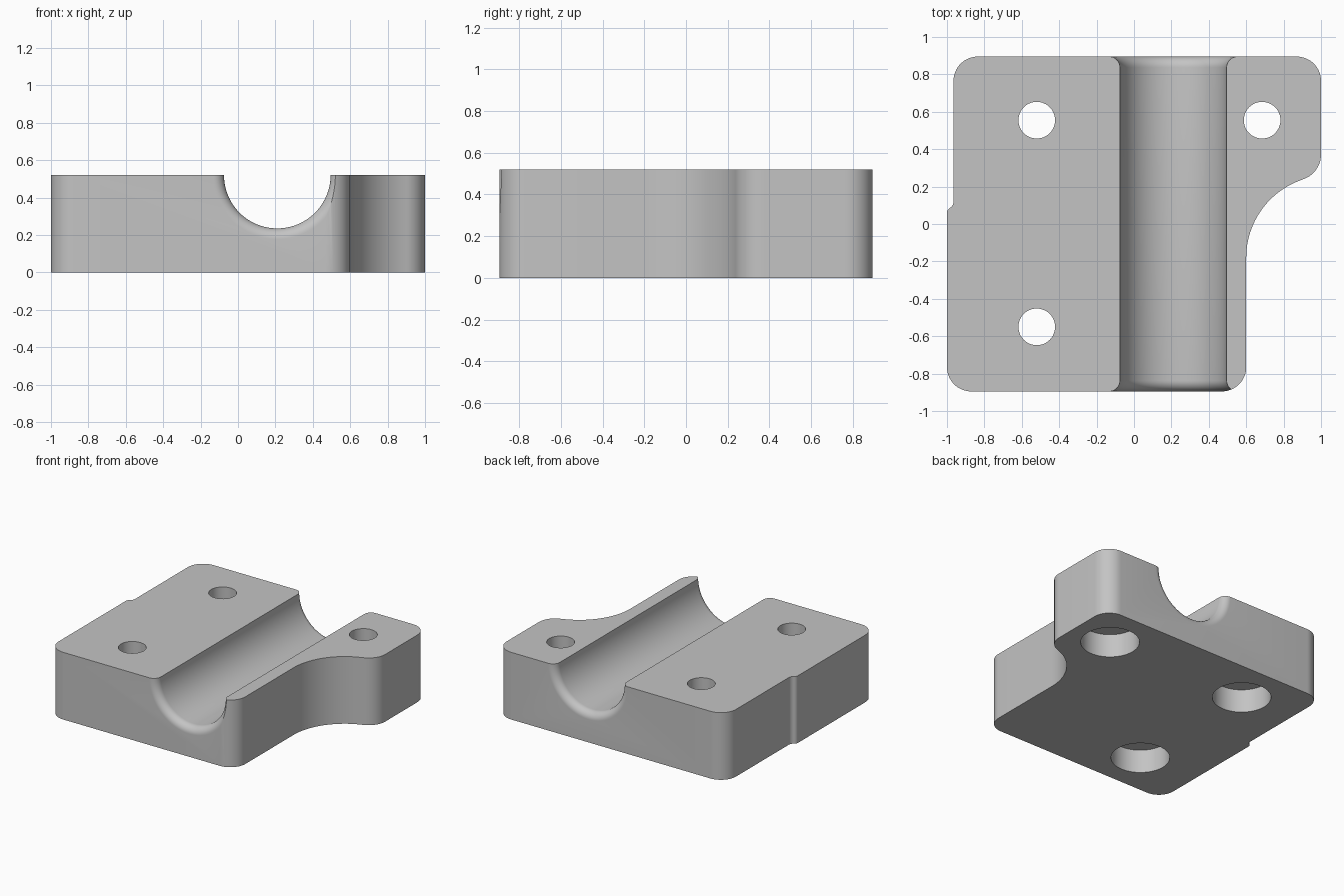
import bpy, bmesh
from math import cos, sin, pi, radians, sqrt

cube = bpy.data.objects.get("Cube")
if cube:
    bpy.data.objects.remove(cube, do_unlink=True)

HEIGHT = 0.52
HALF_Y = 0.895
CORNER = 0.13

grey = bpy.data.materials.new("light grey")
grey.use_nodes = True
grey.diffuse_color = (0.55, 0.55, 0.55, 1)
grey.node_tree.nodes["Principled BSDF"].inputs["Base Color"].default_value = (0.55, 0.55, 0.55, 1)


def arc(cx, cy, r, start, end, steps=16):
    angles = [radians(start + (end - start) * i / steps) for i in range(steps + 1)]
    return [(cx + r * cos(a), cy + r * sin(a)) for a in angles]


def make_object(name, bm):
    bmesh.ops.recalc_face_normals(bm, faces=bm.faces)
    mesh = bpy.data.meshes.new(name)
    bm.to_mesh(mesh)
    bm.free()
    mesh.materials.append(grey)
    obj = bpy.data.objects.new(name, mesh)
    bpy.context.collection.objects.link(obj)
    return obj


def prism(name, outline, z0, z1):
    bm = bmesh.new()
    face = bm.faces.new([bm.verts.new((x, y, z0)) for x, y in outline])
    top = bmesh.ops.extrude_face_region(bm, geom=[face])
    verts = [v for v in top["geom"] if isinstance(v, bmesh.types.BMVert)]
    bmesh.ops.translate(bm, verts=verts, vec=(0, 0, z1 - z0))
    return make_object(name, bm)


def lathe_y(name, profile, cx, cz, sides=96):
    # Revolve (y, radius) pairs about an axis parallel to y
    bm = bmesh.new()
    rings = [[bm.verts.new((cx + r * cos(2 * pi * i / sides), y, cz + r * sin(2 * pi * i / sides)))
              for i in range(sides)] for y, r in profile]
    for a, b in zip(rings, rings[1:]):
        for i in range(sides):
            j = (i + 1) % sides
            bm.faces.new((a[i], a[j], b[j], b[i]))
    bm.faces.new(rings[0])
    bm.faces.new(rings[-1])
    return make_object(name, bm)


def cut(target, cutter):
    mod = target.modifiers.new("cut", 'BOOLEAN')
    mod.object = cutter
    mod.solver = 'EXACT'
    bpy.ops.object.modifier_apply(modifier=mod.name)
    bpy.data.objects.remove(cutter, do_unlink=True)


# Block outline: rounded corners, swept-in right side, small step on the left
cy = HALF_Y - CORNER
outline = (arc(-1 + CORNER, -cy, CORNER, 180, 270)
           + arc(0.6 - CORNER, -cy, CORNER, 270, 360)
           + arc(1.04, -0.18, 0.44, 180, 108, 24)
           + arc(0.86, 0.372, 0.14, 288, 360)
           + arc(1 - CORNER, cy, CORNER, 0, 90)
           + arc(-0.965 + CORNER, cy, CORNER, 90, 180)
           + arc(-1.005, 0.12, 0.04, 0, -60, 8)
           + arc(-0.97, 0.059, 0.03, 120, 180, 8))
block = prism("clamp_block", outline, 0, HEIGHT)
bpy.context.view_layer.objects.active = block
block.select_set(True)

# Half-round channel with rounded mouths
BORE, FLARE, STEPS = 0.285, 0.058, 10
mouth = [(HALF_Y + 0.1, BORE + FLARE)]
for i in range(STEPS + 1):
    d = FLARE * (1 - cos(pi / 2 * i / STEPS))
    mouth.append((HALF_Y - d, BORE + FLARE - sqrt(max(0, FLARE ** 2 - (FLARE - d) ** 2))))
profile = [(-y, r) for y, r in mouth] + mouth[::-1]
cut(block, lathe_y("channel_cutter", profile, 0.21, HEIGHT))

# Bolt holes with wide counterbores underneath
for x, y in ((-0.52, 0.555), (-0.52, -0.55), (0.685, 0.555)):
    cut(block, prism("hole_cutter", arc(x, y, 0.098, 0, 360, 48)[:-1], -0.1, HEIGHT + 0.1))
    cut(block, prism("counterbore_cutter", arc(x, y, 0.206, 0, 360, 64)[:-1], -0.1, 0.18))

bpy.ops.object.shade_smooth_by_angle(angle=radians(30))
